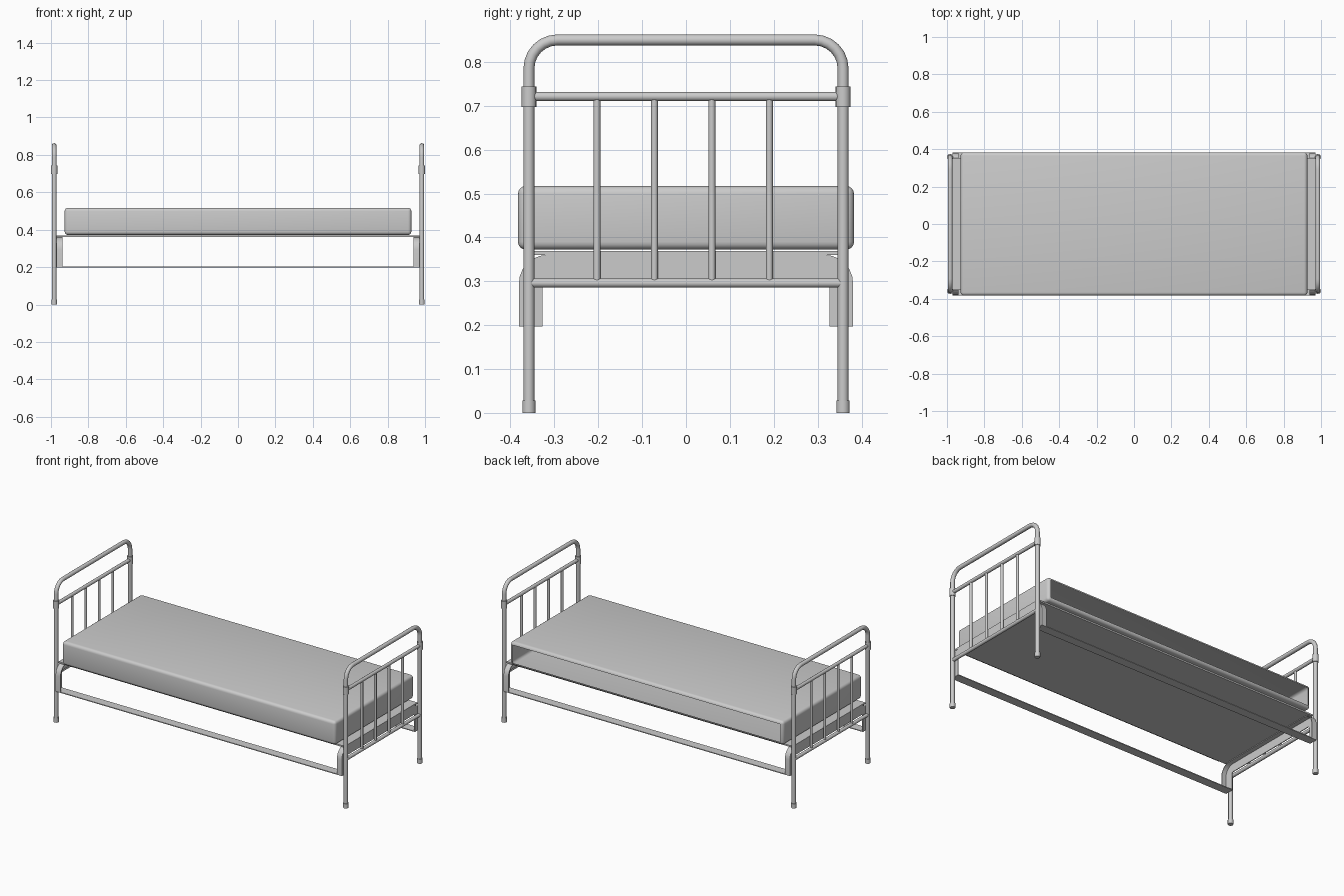
import bpy, bmesh, math
from mathutils import Vector

if "Cube" in bpy.data.objects:
    bpy.data.objects.remove(bpy.data.objects["Cube"])


def make(name, bm, smooth=True):
    bmesh.ops.recalc_face_normals(bm, faces=bm.faces)
    me = bpy.data.meshes.new(name)
    bm.to_mesh(me)
    bm.free()
    ob = bpy.data.objects.new(name, me)
    bpy.context.collection.objects.link(ob)
    if smooth:
        bpy.ops.object.select_all(action='DESELECT')
        ob.select_set(True)
        bpy.context.view_layer.objects.active = ob
        bpy.ops.object.shade_smooth_by_angle(angle=math.radians(40))
    return ob


def tube(name, pts, r, sides=16):
    # sweep a circle along a path lying in the YZ plane
    bm = bmesh.new()
    pts = [Vector(p) for p in pts]
    rings = []
    for i, p in enumerate(pts):
        t = (pts[min(i + 1, len(pts) - 1)] - pts[max(i - 1, 0)]).normalized()
        u = Vector((1, 0, 0))
        v = t.cross(u)
        rings.append([bm.verts.new(p + r * (math.cos(a) * u + math.sin(a) * v))
                      for a in (2 * math.pi * k / sides for k in range(sides))])
    for a, b in zip(rings, rings[1:]):
        for k in range(sides):
            n = (k + 1) % sides
            bm.faces.new((a[k], a[n], b[n], b[k]))
    bm.faces.new(rings[0])
    bm.faces.new(rings[-1])
    return make(name, bm)


def box(name, x, y, z, bevel=0, open_back=False):
    bm = bmesh.new()
    bmesh.ops.create_cube(bm, size=1)
    for v in bm.verts:
        for i, (lo, hi) in enumerate((x, y, z)):
            v.co[i] = lo if v.co[i] < 0 else hi
    if bevel:
        bmesh.ops.bevel(bm, geom=bm.edges[:], offset=bevel, segments=4,
                        profile=0.5, affect='EDGES')
    bm.normal_update()
    if open_back:
        f = max(bm.faces, key=lambda f: f.calc_center_median().y)
        bmesh.ops.delete(bm, geom=[f], context='FACES')
    return make(name, bm, bevel > 0)


def arch(inset, base=0.197, top=0.36, half=0.381, r=0.065):
    # half profile of the bent bar, mirrored to a full arch
    h, t = half - inset, top - inset
    rr = max(r - inset, 0.012)
    left = [(-h, base)] + [(-h + rr - rr * math.cos(a), t - rr + rr * math.sin(a))
                           for a in (math.pi / 2 * k / 6 for k in range(7))]
    return left + [(-y, z) for y, z in reversed(left)]


def arch_bar(name, inset, x0, x1):
    # extrude the region between two arches along x
    bm = bmesh.new()
    rows = [[bm.verts.new((x, y, z)) for y, z in arch(i)]
            for x, i in ((x0, 0), (x1, 0), (x1, inset), (x0, inset))]
    for j in range(4):
        a, b = rows[j], rows[(j + 1) % 4]
        for k in range(len(a) - 1):
            bm.faces.new((a[k], a[k + 1], b[k + 1], b[k]))
    bm.faces.new([r[0] for r in rows])
    bm.faces.new([r[-1] for r in rows])
    return make(name, bm)


W, X, TOP, R = 0.358, 0.983, 0.85, 0.065
for side, s in (("head", -1), ("foot", 1)):
    x = s * X
    # bent outer tube
    half = [(-W, 0.0)] + [(-W + R - R * math.cos(a), TOP - R + R * math.sin(a))
                          for a in (math.pi / 2 * k / 6 for k in range(7))]
    path = half + [(-y, z) for y, z in reversed(half)]
    tube(side + "_hoop", [(x, y, z) for y, z in path], 0.0125)
    # cross rails
    tube(side + "_upper_rail", [(x, -W, 0.721), (x, W, 0.721)], 0.0105)
    tube(side + "_lower_rail", [(x, -W, 0.296), (x, W, 0.296)], 0.0105)
    # spindles
    for i in range(4):
        y = -0.203 + 0.131 * i
        tube(f"{side}_spindle_{i}", [(x, y, 0.296), (x, y, 0.721)], 0.008, 12)
    # collars and rubber feet
    for y in (-W, W):
        tube(side + "_collar", [(x, y, 0.697), (x, y, 0.744)], 0.017)
        tube(side + "_foot_cap", [(x, y, 0.0), (x, y, 0.028)], 0.0152)
    # bent angle bar: upright web plus inward flange
    arch_bar(side + "_bracket_web", 0.054, s * 0.966, s * 0.971)
    arch_bar(side + "_bracket_flange", 0.004, s * 0.938, s * 0.971)

# flat side rails
for name, s in (("front_side_rail", -1), ("back_side_rail", 1)):
    y = sorted((s * 0.381, s * 0.327))
    box(name, (-0.968, 0.968), y, (0.197, 0.202))

# bed base and mattress (mattress is open at the back)
box("bed_base", (-0.971, 0.971), (-0.352, 0.352), (0.36, 0.369))
box("mattress", (-0.927, 0.927), (-0.383, 0.383), (0.372, 0.517), 0.018, True)
